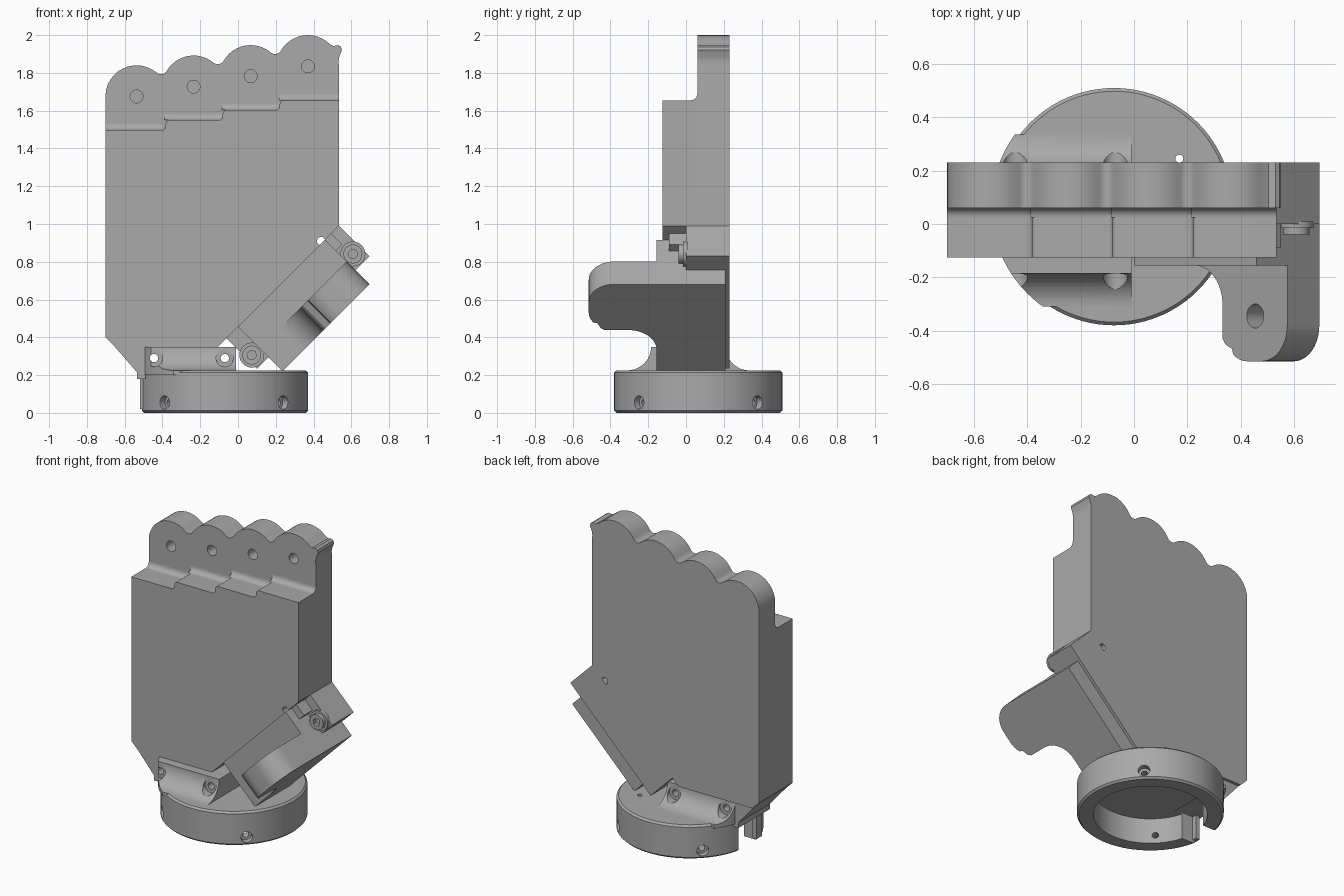
import bpy, bmesh, math
from mathutils import Vector

cube = bpy.data.objects.get("Cube")
if cube:
    bpy.data.objects.remove(cube, do_unlink=True)

grey = bpy.data.materials.new("plain grey")
grey.use_nodes = True
grey.diffuse_color = (0.4, 0.4, 0.4, 1)
grey.node_tree.nodes["Principled BSDF"].inputs["Base Color"].default_value = (0.4, 0.4, 0.4, 1)

# Axes used to lay out profiles: (first, second, extrusion)
X, Y, Z = Vector((1, 0, 0)), Vector((0, 1, 0)), Vector((0, 0, 1))
U, V = (X + Z).normalized(), (X - Z).normalized()   # along and across the thumb
FRONT, SIDE, FLAT = (X, Z, Y), (Y, Z, X), (X, Y, Z)
THUMB_FACE, THUMB_SIDE = (U, V, Y), (U, Y, V)


def prism(name, points, start, end, axes):
    a, b, c = axes
    bm = bmesh.new()
    low = [bm.verts.new(a * p + b * q + c * start) for p, q in points]
    high = [bm.verts.new(a * p + b * q + c * end) for p, q in points]
    bm.faces.new(low)
    bm.faces.new(high)
    n = len(points)
    for i in range(n):
        j = (i + 1) % n
        bm.faces.new((low[i], low[j], high[j], high[i]))
    bmesh.ops.recalc_face_normals(bm, faces=bm.faces)
    mesh = bpy.data.meshes.new(name)
    bm.to_mesh(mesh)
    bm.free()
    obj = bpy.data.objects.new(name, mesh)
    bpy.context.collection.objects.link(obj)
    mesh.materials.append(grey)
    return obj


def box(name, p0, p1, q0, q1, start, end, axes):
    return prism(name, [(p0, q0), (p1, q0), (p1, q1), (p0, q1)], start, end, axes)


def arc(p, q, r, a0, a1, n=12):
    angles = [math.radians(a0 + (a1 - a0) * i / n) for i in range(n + 1)]
    return [(p + r * math.cos(t), q + r * math.sin(t)) for t in angles]


def rod(name, p, q, r, start, end, axes, n=32):
    return prism(name, arc(p, q, r, 0, 360 - 360 / n, n - 1), start, end, axes)


def combine(obj, tool, operation="DIFFERENCE"):
    mod = obj.modifiers.new("combine", "BOOLEAN")
    mod.operation, mod.solver, mod.object = operation, "EXACT", tool
    bpy.context.view_layer.objects.active = obj
    bpy.ops.object.modifier_apply(modifier=mod.name)
    bpy.data.objects.remove(tool, do_unlink=True)


BACK, PALM_FRONT, FINGER_FRONT = 0.23, -0.125, 0.06

# Finger plate with scalloped knuckles
R, FILLET = 0.165, 0.035
knuckles = [(-0.537, 1.675), (-0.235, 1.727), (0.067, 1.782), (0.37, 1.835)]
outline = [(-0.702, 0.40)]
begin = 180
for i, (kx, kz) in enumerate(knuckles):
    if i == 3:
        outline += arc(kx, kz, R, begin, 45)
        break
    here, there = Vector((kx, kz)), Vector(knuckles[i + 1])
    gap = there - here
    height = math.sqrt((R + FILLET) ** 2 - gap.length_squared / 4)
    valley = (here + there) / 2 + Vector((-gap.y, gap.x)).normalized() * height
    leave = math.degrees(math.atan2(valley.y - kz, valley.x - kx))
    enter = math.degrees(math.atan2(valley.y - there.y, valley.x - there.x))
    outline += arc(kx, kz, R, begin, leave)
    outline += arc(valley.x, valley.y, FILLET, leave + 180, enter + 180, 6)[1:-1]
    begin = enter
outline += [(0.505, 1.942), (0.53, 1.947), (0.545, 1.938), (0.55, 1.92), (0.536, 1.885),
            (0.532, 1.86), (0.535, 1.83), (0.535, 0.99), (-0.105, 0.35), (-0.652, 0.35)]
finger_plate = prism("finger_plate", outline, FINGER_FRONT, BACK, FRONT)
for kx, kz in knuckles:
    combine(finger_plate, rod("drill", kx, kz, 0.034, 0, 0.16, FRONT))

# Palm slab with a stepped top edge
steps = [(-0.702, -0.388, 1.497), (-0.388, -0.086, 1.55),
         (-0.086, 0.216, 1.603), (0.216, 0.535, 1.655)]
edge = [(-0.652, 0.35), (-0.702, 0.40)]
for i, (x0, x1, z) in enumerate(steps):
    edge += [(x0, z)] if i == 0 else arc(x0 + 0.025, z - 0.02, 0.02, 180, 90, 4)
    edge += [(x1, z)] if i == 3 else arc(x1 - 0.015, z + 0.02, 0.02, 270, 360, 4)
edge += [(0.535, 0.99), (-0.105, 0.35)]
palm = prism("palm", edge, PALM_FRONT, FINGER_FRONT, FRONT)
for part in (palm, finger_plate):
    combine(part, rod("drill", 0.44, 0.91, 0.022, -1, 1, FRONT))

# Concave fillets where the fingers rise from the palm
for x0, x1, z in steps:
    corner = [(FINGER_FRONT, z)] + arc(FINGER_FRONT - 0.035, z + 0.035, 0.035, 270, 360, 8)
    prism("knuckle_fillet", corner, x0, x1, SIDE)

# Wrist ring: cup open at the bottom
CX, CY, RING = -0.075, 0.065, 0.445
ring = rod("wrist_ring", CX, CY, RING, 0, 0.225, FLAT, 96)
bevel = ring.modifiers.new("bevel", "BEVEL")
bevel.width, bevel.limit_method, bevel.angle_limit = 0.012, "ANGLE", math.radians(60)
bpy.context.view_layer.objects.active = ring
bpy.ops.object.modifier_apply(modifier="bevel")
combine(ring, rod("hollow", CX, CY, 0.345, -0.1, 0.17, FLAT, 96))
combine(ring, box("notch", -0.7, -0.35, -0.03, 0.17, -0.1, 0.18, FLAT))
combine(ring, rod("drill", 0.17, 0.245, 0.015, 0, 1, FLAT, 16))
for angle in (45, 135, 225, 315):
    d = Vector((math.cos(math.radians(angle)), math.sin(math.radians(angle)), 0))
    side = Z.cross(d)
    base = CX * d.x + CY * d.y
    across = CX * side.x + CY * side.y
    for r, near in ((0.036, 0.405), (0.02, 0.25)):
        combine(ring, rod("drill", across, 0.055, r, base + near, base + 0.6, (side, Z, d), 24))
box("cable_tab", -0.52, -0.49, -0.06, 0.0, 0.02, 0.2, FLAT)

# Saddle joining ring and palm, with flared feet and bolt holes
flare = [(-0.31, 0.2)] + arc(-0.31, 0.35, 0.125, 270, 360) + arc(0.335, 0.35, 0.125, 180, 270) + [(0.335, 0.2)]
saddle = prism("saddle", flare, -0.535, -0.01, SIDE)
combine(saddle, rod("trim", CX, CY, 0.46, 0, 1, FLAT, 96), "INTERSECT")
for x in (-0.445, -0.07):
    for r, y0, y1 in ((0.046, -0.6, -0.185), (0.046, 0.21, 0.6), (0.022, -0.7, 0.7)):
        combine(saddle, rod("drill", x, 0.29, r, y0, y1, FRONT))
prism("palm_heel", [(-0.652, 0.35), (-0.535, 0.215), (-0.535, 0.18), (-0.49, 0.18), (-0.49, 0.35)],
      PALM_FRONT, 0.21, FRONT)

# Thumb bracket: diagonal plate with a bolt lug at each end
bracket = box("thumb_bracket", 0.237, 1.078, -0.322, -0.095, 0, BACK, THUMB_FACE)
for u in (0.268, 1.025):
    boss = rod("thumb_bolt", u, -0.165, 0.05, -0.04, 0.01, THUMB_FACE)
    combine(boss, rod("socket", u, -0.165, 0.026, -0.1, 0, THUMB_FACE, 6))
    ridge = rod("lug_collar", u, -0.165, 0.066, -0.015, 0.01, THUMB_FACE)
box("lug_rib", 0.97, 1.02, -0.322, -0.24, -0.09, 0.01, THUMB_FACE)

# Thumb base block
box("thumb_base", 0.322, 0.973, -0.322, 0.01, -0.155, 0.21, THUMB_FACE)

# Thumb arm reaching forward, with a flared root and a pivot hole
profile = [(0.973, -0.1), (0.48, -0.1)] + arc(0.48, -0.305, 0.15, 90, 0)
profile += [(0.63, -0.43), (0.645, -0.452), (0.68, -0.468)]
profile += arc(0.76, -0.395, 0.12, 232, 270, 6) + arc(0.838, -0.38, 0.135, 270, 360)
arm = prism("thumb_arm", profile, -0.16, 0.01, THUMB_SIDE)
combine(arm, rod("pivot", 0.803, -0.345, 0.045, -0.3, -0.07, THUMB_SIDE))

# Smooth curved walls, keep crisp edges
bpy.ops.object.select_all(action="DESELECT")
for obj in bpy.context.scene.objects:
    if obj.type == "MESH" and grey.name in obj.data.materials:
        obj.select_set(True)
        bpy.context.view_layer.objects.active = obj
bpy.ops.object.shade_smooth_by_angle(angle=math.radians(30))
